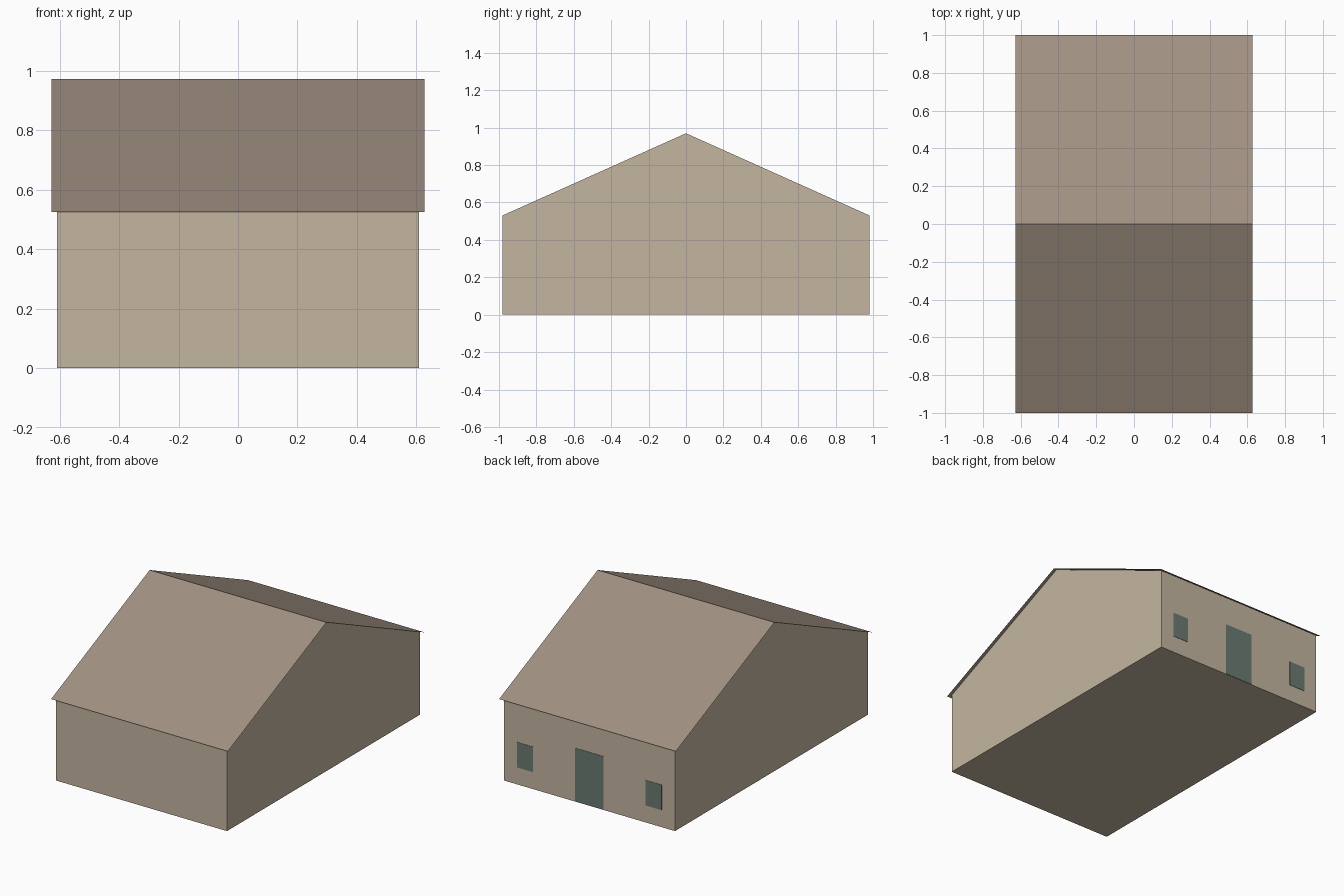
import bpy

default = bpy.data.objects.get("Cube")
if default:
    bpy.data.objects.remove(default, do_unlink=True)


def material(name, rgb):
    """Flat material from 0-255 sRGB values."""
    lin = [((c / 255 + 0.055) / 1.055) ** 2.4 for c in rgb]
    mat = bpy.data.materials.new(name)
    mat.use_nodes = True
    mat.diffuse_color = (*lin, 1)
    mat.node_tree.nodes["Principled BSDF"].inputs["Base Color"].default_value = (*lin, 1)
    return mat


def extrude_x(name, profile, half, mat, closed=True):
    """Sweep a (y, z) profile from -half to +half along x."""
    n = len(profile)
    verts = [(x, y, z) for x in (-half, half) for y, z in profile]
    faces = [(i, (i + 1) % n, (i + 1) % n + n, i + n) for i in range(n if closed else n - 1)]
    if closed:
        faces += [tuple(reversed(range(n))), tuple(range(n, 2 * n))]
    mesh = bpy.data.meshes.new(name)
    mesh.from_pydata(verts, [], faces)
    mesh.materials.append(mat)
    obj = bpy.data.objects.new(name, mesh)
    bpy.context.collection.objects.link(obj)
    return obj


wall_mat = material("beige wall", (196, 182, 160))
roof_mat = material("brown roof", (160, 144, 128))
opening_mat = material("grey green opening", (107, 123, 114))

WALL_X, WALL_Y = 0.608, 0.98
EAVE, RIDGE = 0.531, 0.97

# Gabled body with a floor
extrude_x("walls", [(-WALL_Y, 0), (WALL_Y, 0), (WALL_Y, EAVE), (0, RIDGE), (-WALL_Y, EAVE)],
          WALL_X, wall_mat)

# Thin folded roof sheet, overhanging on all sides
extrude_x("roof", [(1, 0.525), (0, RIDGE + 0.002), (-1, 0.525)], 0.628, roof_mat, closed=False)


def back_plate(name, x, half, bottom, top):
    """Thin plate on the back wall."""
    y0, y1 = WALL_Y - 0.002, WALL_Y + 0.002
    obj = extrude_x(name, [(y0, bottom), (y1, bottom), (y1, top), (y0, top)], half, opening_mat)
    obj.location.x = x


# Door and windows
back_plate("back_door", 0, 0.1, 0.002, 0.345)
for side, sign in (("left", 1), ("right", -1)):
    back_plate(side + "_window", sign * 0.457, 0.057, 0.11, 0.272)
